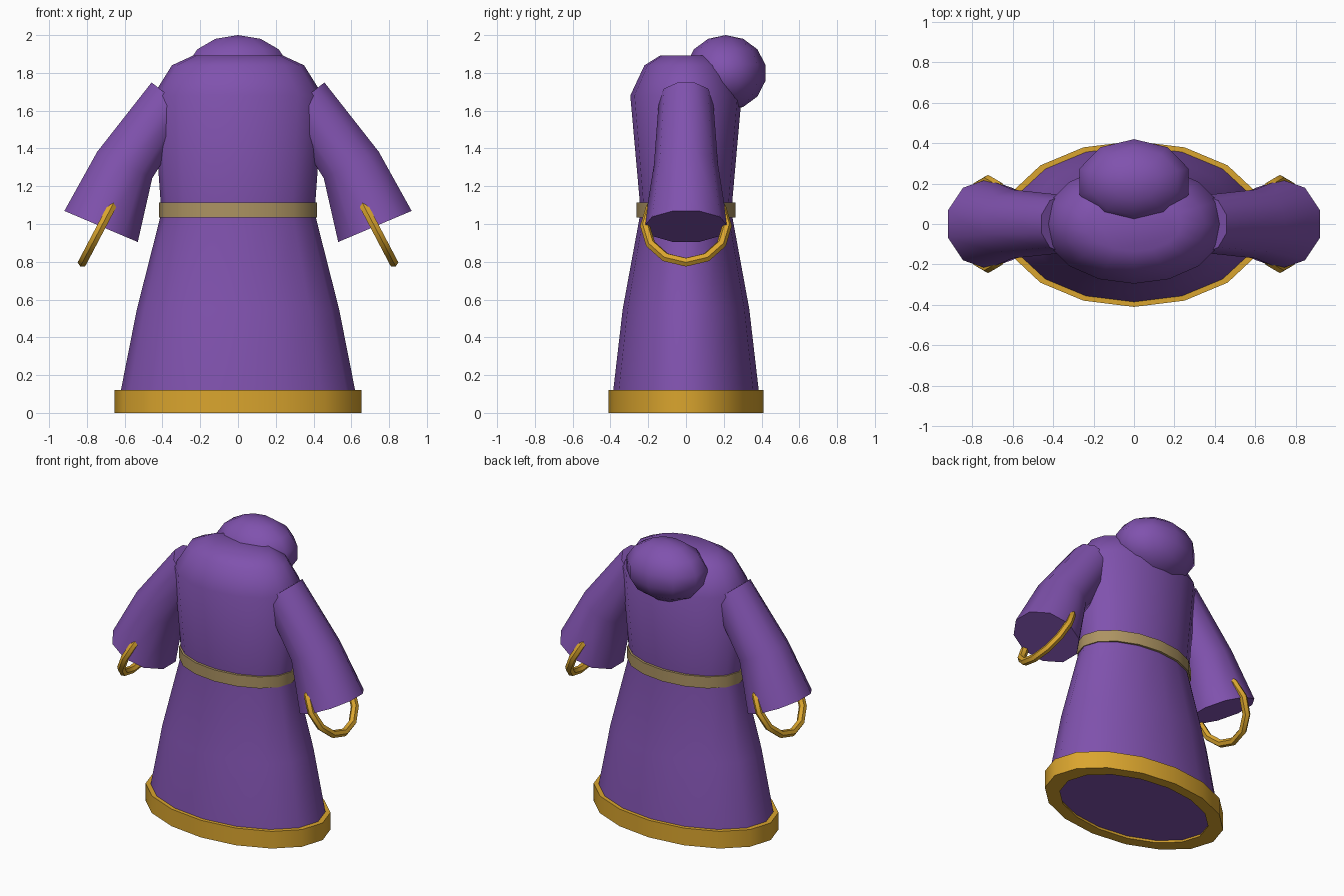
import bpy, bmesh, math
from mathutils import Vector

if "Cube" in bpy.data.objects:
    bpy.data.objects.remove(bpy.data.objects["Cube"])


def material(name, rgb):
    def lin(c):
        c /= 255
        return c / 12.92 if c <= 0.04045 else ((c + 0.055) / 1.055) ** 2.4
    m = bpy.data.materials.new(name)
    m.diffuse_color = (*[lin(c) for c in rgb], 1)
    m.use_nodes = True
    m.node_tree.nodes["Principled BSDF"].inputs["Base Color"].default_value = m.diffuse_color
    return m


PURPLE = material("purple cloth", (128, 82, 174))
GOLD = material("gold trim", (218, 165, 46))
TAN = material("tan belt", (172, 147, 98))


def finish(bm, name, mat, angle=40):
    bmesh.ops.recalc_face_normals(bm, faces=bm.faces)
    me = bpy.data.meshes.new(name)
    bm.to_mesh(me)
    bm.free()
    me.materials.append(mat)
    ob = bpy.data.objects.new(name, me)
    bpy.context.collection.objects.link(ob)
    bpy.ops.object.select_all(action='DESELECT')
    ob.select_set(True)
    bpy.context.view_layer.objects.active = ob
    bpy.ops.object.shade_smooth_by_angle(angle=math.radians(angle))
    return ob


def loft(name, rings, mat, closed=False, angle=40):
    """Skin a list of point rings; cap the ends, or join last to first."""
    bm = bmesh.new()
    vs = [[bm.verts.new(p) for p in r] for r in rings]
    n = len(vs[0])
    for a, b in zip(vs, vs[1:] + (vs[:1] if closed else [])):
        for i in range(n):
            j = (i + 1) % n
            bm.faces.new((a[i], a[j], b[j], b[i]))
    if not closed:
        bm.faces.new(vs[0])
        bm.faces.new(vs[-1])
    return finish(bm, name, mat, angle)


def ring(c, u, v, n, start=0.0):
    return [Vector(c) + u * math.cos(start + math.tau * i / n)
            + v * math.sin(start + math.tau * i / n) for i in range(n)]


def oval(rx, ry, z, n=16):
    return ring((0, 0, z), Vector((rx, 0, 0)), Vector((0, ry, 0)), n)


# robe body: flared skirt, waist, chest and rounded shoulders
loft("robe_body", [oval(*p) for p in [
    (0.635, 0.395, 0.02), (0.62, 0.385, 0.12), (0.535, 0.335, 0.55),
    (0.408, 0.243, 1.05), (0.41, 0.245, 1.12), (0.45, 0.295, 1.68),
    (0.35, 0.22, 1.84), (0.235, 0.135, 1.893)]], PURPLE)

# gold hem band
loft("hem_band", [oval(*p) for p in [
    (0.655, 0.41, 0), (0.655, 0.41, 0.12), (0.60, 0.37, 0.12), (0.545, 0.34, 0)]],
    GOLD, closed=True)

# belt
loft("belt", [oval(*p) for p in [
    (0.418, 0.262, 1.035), (0.418, 0.262, 1.115), (0.39, 0.23, 1.115), (0.39, 0.23, 1.035)]],
    TAN, closed=True)

# lowered hood at the back of the neck
bm = bmesh.new()
bmesh.ops.create_uvsphere(bm, u_segments=10, v_segments=7, radius=1)
for v in bm.verts:
    v.co = Vector((v.co.x * 0.29, 0.21 + v.co.y * 0.215, 1.8 + v.co.z * 0.2))
finish(bm, "hood", PURPLE, 45)

Y = Vector((0, 1, 0))
for side, s in (("left", 1), ("right", -1)):
    # sleeve: centre x, z, radius and direction of each ring's plane
    rings = []
    for x, z, r, dx, dz in [(0.35, 1.666, 0.143, 0.79, 0.61),
                            (0.60, 1.312, 0.17, 0.90, 0.43),
                            (0.725, 0.987, 0.222, 0.921, 0.39)]:
        u = Vector((s * dx, 0, dz)).normalized()
        rings.append(ring((s * x, 0, z), u * r, Y * r, 10, math.radians(18)))
    loft(side + "_sleeve", rings, PURPLE)

    # cuff ring standing in the sleeve opening
    d = Vector((s * 0.465, 0, -0.885)).normalized()
    axis = d.cross(Y)
    c = Vector((s * 0.722, 0, 0.99))
    tube = []
    for i in range(12):
        a = math.tau * i / 12
        out = d * math.cos(a) + Y * math.sin(a)
        tube.append(ring(c + out * 0.217, out * 0.026, axis * 0.026, 6))
    loft(side + "_cuff_ring", tube, GOLD, closed=True)
    # close the tube around its path
